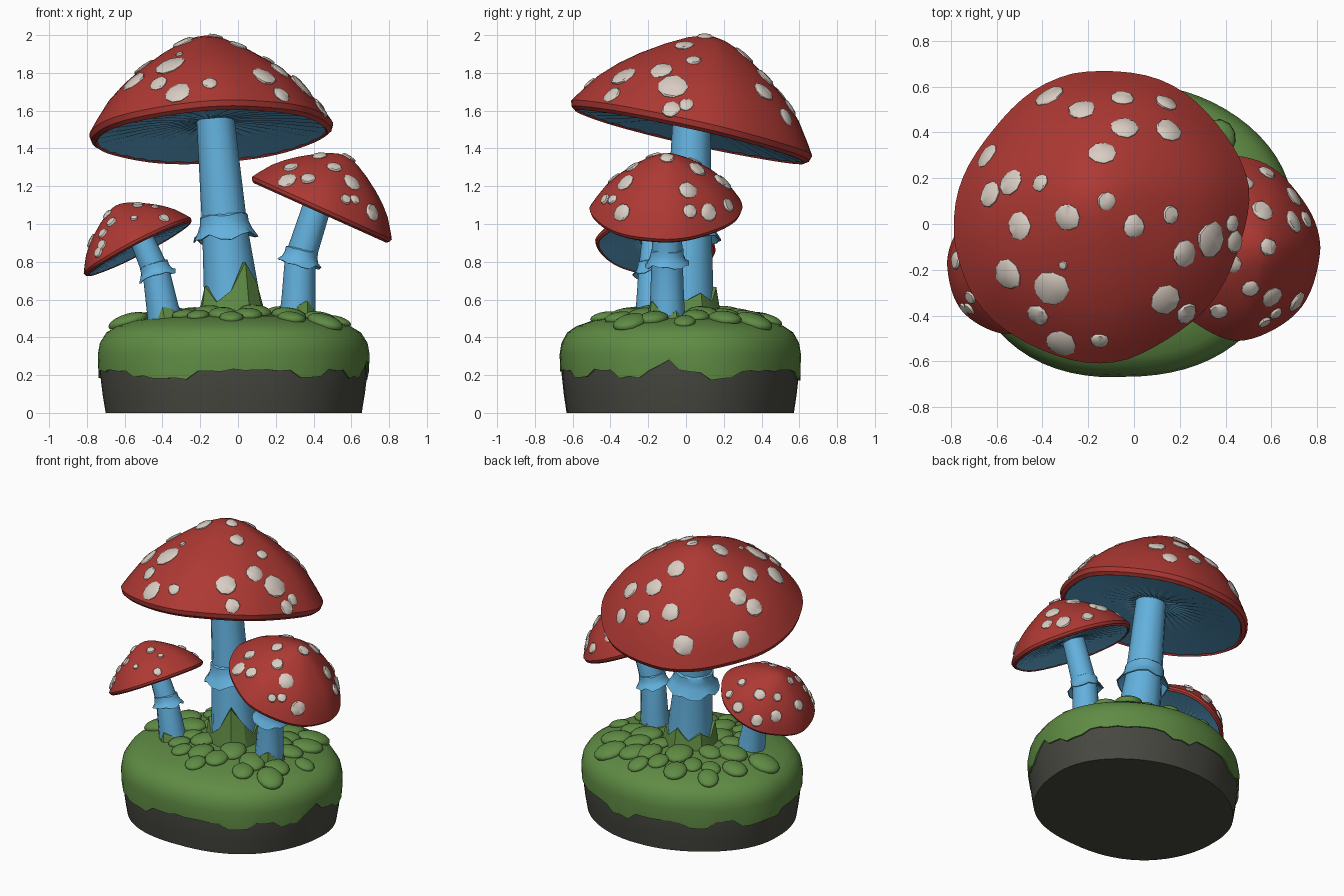
import bpy, bmesh, random
from math import sin, cos, pi, sqrt, radians
from mathutils import Vector, Matrix
from mathutils.bvhtree import BVHTree

random.seed(7)
cube = bpy.data.objects.get("Cube")
if cube:
    bpy.data.objects.remove(cube)


def material(name, color):
    m = bpy.data.materials.new(name)
    m.use_nodes = True
    m.diffuse_color = (*color, 1)
    m.node_tree.nodes["Principled BSDF"].inputs["Base Color"].default_value = (*color, 1)
    return m


RED = material("cap red", (0.42, 0.04, 0.033))
BLUE = material("stem blue", (0.125, 0.44, 0.73))
CREAM = material("spot cream", (0.69, 0.61, 0.54))
GREEN = material("moss green", (0.115, 0.26, 0.058))
ROCK = material("rock grey", (0.063, 0.064, 0.052))


def lathe(bm, profile, n, matrix=Matrix(), shape=None):
    """Revolve (radius, height) pairs; shape(ring, column, r, z) may vary them."""
    rings, bands = [], []
    for k, (r, z) in enumerate(profile):
        if r == 0:
            rings.append([bm.verts.new(matrix @ Vector((0, 0, z)))] * n)
            continue
        ring = []
        for i in range(n):
            a = 2 * pi * i / n
            rr, zz = shape(k, i, r, z) if shape else (r, z)
            ring.append(bm.verts.new(matrix @ Vector((rr * cos(a), rr * sin(a), zz))))
        rings.append(ring)
    for lo, hi in zip(rings, rings[1:]):
        band = []
        for i in range(n):
            j = (i + 1) % n
            corners = list(dict.fromkeys((lo[i], lo[j], hi[j], hi[i])))
            band.append(bm.faces.new(corners))
        bands.append(band)
    return bands


def finish(bm, name, mats, angle=35):
    bmesh.ops.recalc_face_normals(bm, faces=bm.faces[:])
    bm.normal_update()
    tree = BVHTree.FromBMesh(bm)
    mesh = bpy.data.meshes.new(name)
    bm.to_mesh(mesh)
    bm.free()
    for m in mats:
        mesh.materials.append(m)
    ob = bpy.data.objects.new(name, mesh)
    bpy.context.collection.objects.link(ob)
    bpy.ops.object.select_all(action='DESELECT')
    ob.select_set(True)
    bpy.context.view_layer.objects.active = ob
    bpy.ops.object.shade_smooth_by_angle(angle=radians(angle))
    return tree


def frame(pos, axis):
    turn = Vector((0, 0, 1)).rotation_difference(Vector(axis))
    return Matrix.Translation(pos) @ turn.to_matrix().to_4x4()


# Rock base and the moss blanket over it
BASE = Matrix.Translation((-0.025, -0.035, 0)) @ Matrix.Diagonal((0.715, 0.635, 1, 1))
COLS = 72


def base_wave(i):
    a = 2 * pi * i / COLS
    return 1 + 0.04 * max(0, sin(2 * a)) + 0.008 * sin(5 * a)


bm = bmesh.new()
lathe(bm, [(0, 0), (0.945, 0), (0.968, 0.1), (0.985, 0.2), (0.985, 0.3), (0, 0.3)], COLS, BASE,
      lambda k, i, r, z: (r * base_wave(i), z))
finish(bm, "rock_base", [ROCK])

edge, level = [], 0.22
for i in range(COLS):
    if i % 3 == 0:
        level = random.choice((0.225, 0.225, 0.22, 0.19, 0.18))
    edge.append(level + random.uniform(-0.008, 0.008))
edge[-2:] = [0.25, 0.28]


def moss_shape(k, i, r, z):
    return r * base_wave(i), edge[i] if k < 2 else z


bm = bmesh.new()
lathe(bm, [(0.97, 0.22), (0.998, 0.22), (1.003, 0.31), (0.988, 0.37), (0.94, 0.425), (0.86, 0.46),
           (0.72, 0.49), (0.5, 0.512), (0.25, 0.528), (0, 0.535)], COLS, BASE, moss_shape)
moss_tree = finish(bm, "moss_blanket", [GREEN], 50)

# Spots as two coordinates and a size in hundredths, grouped by the side they are cast from
TALL_SPOTS = dict(top=[
    (-37, 56, 7), (-23, 50, 6), (-5, 55, 5), (14, 53, 5), (-4, 42, 6), (15, 41, 6), (-64, 30, 6),
    (-54, 18, 6), (-63, 13, 6), (-41, 18, 4), (-14, 31, 6), (-50, -1, 6), (-29, 3, 6),
    (-12, 10, 4), (0, -1, 5), (16, 4, 4), (22, -13, 6), (34, -7, 8), (44, -8, 5), (-55, -22, 7),
    (-36, -28, 8), (-42, -40, 5), (-32, -52, 7), (-15, -51, 4), (14, -33, 7), (23, -39, 5),
    (-31, -18, 2), (43, 0, 4)])
RIGHT_SPOTS = dict(
    front=[(28, 130, 4), (26, 123, 5), (37, 124, 4), (51, 130, 4), (57, 113, 3), (43, 136, 4)],
    right=[(-32, 122, 5), (-34, 106, 5), (-39, 113, 3), (-10, 135, 4), (1, 118, 5), (2, 107, 4),
           (12, 106, 5), (6, 129, 5), (18, 123, 4)],
    back=[(25, 126, 4), (45, 122, 5), (36, 133, 4), (58, 110, 4)])
LEFT_SPOTS = dict(
    front=[(-67, 101, 3), (-53, 110, 3), (-44, 109, 2), (-39, 103, 3), (-72, 89, 3), (-55, 103, 2)],
    left=[(-32, 95, 3), (-16, 91, 4), (-4, 99, 3), (-19, 105, 3), (1, 88, 4), (-37, 85, 3)],
    back=[(-60, 101, 4), (-45, 105, 3), (-63, 86, 4), (-40, 98, 3), (-50, 93, 4)])
CASTS = dict(top=lambda u, v: ((u, v, 3), (0, 0, -1)), front=lambda u, v: ((u, -3, v), (0, 1, 0)),
             back=lambda u, v: ((u, 3, v), (0, -1, 0)), right=lambda u, v: ((3, u, v), (-1, 0, 0)),
             left=lambda u, v: ((-3, u, v), (1, 0, 0)))

# Mushrooms: stem path (position, radius), cap frame and size, narrow direction, moss height, spots
MUSHROOMS = {
    "tall": dict(path=[((-0.03, 0.0, 0.45), 0.165), ((-0.036, 0.0, 0.65), 0.145),
                       ((-0.07, 0.015, 0.98), 0.12), ((-0.12, 0.03, 1.56), 0.1)],
                 cap=(-0.145, 0.035, 1.505), axis=(-0.07, 0.23, 1), radius=0.655, height=1.04,
                 lobe=145, moss=2.1, spots=TALL_SPOTS),
    "right": dict(path=[((0.31, -0.1, 0.45), 0.098), ((0.32, -0.1, 0.6), 0.09),
                        ((0.33, -0.1, 0.82), 0.082), ((0.43, -0.1, 1.13), 0.074)],
                  cap=(0.445, -0.103, 1.085), axis=(0.45, 0, 1), radius=0.405, height=1.02,
                  lobe=45, moss=1.5, spots=RIGHT_SPOTS),
    "left": dict(path=[((-0.38, -0.18, 0.45), 0.095), ((-0.4, -0.18, 0.56), 0.085),
                       ((-0.435, -0.18, 0.75), 0.072), ((-0.51, -0.17, 0.92), 0.064)],
                 cap=(-0.533, -0.16, 0.885), axis=(-0.47, 0.1, 0.9), radius=0.32, height=1.03,
                 lobe=135, moss=1.0, spots=LEFT_SPOTS),
}
CAP = [(0, 0.735), (0.1, 0.72), (0.2, 0.685), (0.37, 0.595), (0.55, 0.48), (0.7, 0.365),
       (0.83, 0.24), (0.94, 0.09), (1, 0), (0.985, -0.045), (0.95, -0.07)]
GILLS = [(0.935, -0.06), (0.55, 0.005), (0.16, 0.05), (0, 0.06)]
SPOT = [(0, -0.025), (0.96, -0.025), (1, 0.002), (0.85, 0.009), (0, 0.013)]


def build_cap(name, m):
    R, narrow = m["radius"], radians(m["lobe"])
    profile = [(r * R, z * R * (m["height"] if z > 0 else 1)) for r, z in CAP + GILLS]

    def shape(k, i, r, z):
        a = 2 * pi * i / 64
        if k >= len(CAP):
            z += 0.01 * R * (i % 2)          # pleated gills
        return r * (1 - 0.055 * max(0, cos(2 * (a - narrow))) + 0.008 * sin(7 * a)), z

    bm = bmesh.new()
    bands = lathe(bm, profile, 64, frame(m["cap"], m["axis"]), shape)
    for band in bands[len(CAP):]:
        for f in band:
            f.material_index = 1
    tree = finish(bm, name + "_cap", [RED, BLUE], 30)

    # Spots lie on the cap surface
    bm = bmesh.new()
    for side, spots in m["spots"].items():
        for u, v, size in spots:
            origin, way = CASTS[side](u / 100, v / 100)
            hit, normal, _, _ = tree.ray_cast(Vector(origin), Vector(way))
            if hit is None:
                continue
            lathe(bm, [(r * size / 100, z) for r, z in SPOT], 9, frame(hit, normal),
                  lambda k, i, r, z: (r * random.uniform(0.93, 1.07), z))
    finish(bm, name + "_cap_spots", [CREAM], 40)


def build_stem(name, m):
    points = [Vector(p) for p, _ in m["path"]]
    radii = [r for _, r in m["path"]]
    axes = [points[min(i + 1, 3)] - points[max(i - 1, 0)] for i in range(4)]
    bm = bmesh.new()
    rings = []
    for p, r, axis in zip(points, radii, axes):
        ring = bmesh.ops.create_circle(bm, segments=12, radius=r, matrix=frame(p, axis))["verts"]
        rings.append(ring)
    for lo, hi in zip(rings, rings[1:]):
        for i in range(12):
            j = (i + 1) % 12
            bm.faces.new((lo[i], lo[j], hi[j], hi[i]))
    bm.faces.new(rings[0])
    bm.faces.new(rings[-1])
    finish(bm, name + "_stem", [BLUE], 40)

    # Ragged skirt: outer sheet and its inner side
    r = radii[2]
    drop = [random.uniform(-0.25, 0.05) * r for _ in range(18)]
    bm = bmesh.new()
    lathe(bm, [(r * 0.95, 0.0), (r * 0.95, 0.6 * r), (r * 1.06, 0.58 * r), (r * 1.08, 0.2 * r),
               (r * 1.2, -0.1 * r), (r * 1.45, -0.3 * r), (r * 1.38, -0.32 * r), (r * 0.95, 0.0)],
          18, frame(points[2], axes[2]),
          lambda k, i, q, z: (q, z + drop[i] * (1.2 if k in (5, 6) else 0.4 if k == 2 else 0)))
    finish(bm, name + "_stem_skirt", [BLUE], 40)

    # Moss tongues climbing the foot of the stem
    r = radii[0]
    tall = [r * m["moss"] * (random.uniform(0.5, 0.75) if i % 2 else 0.4) for i in range(12)]
    tall[9:11] = [1.2 * r, m["moss"] * r]
    bm = bmesh.new()
    lathe(bm, [(r * 0.7, 0), (r * 1.2, 0), (r * 1.08, 0.5 * r), (r * 0.97, r), (r * 0.8, r)], 12,
          frame(points[0], axes[0]),
          lambda k, i, q, z: (q, z if k < 2 else tall[i] * (0.5 if k == 2 else 1)))
    finish(bm, name + "_stem_moss", [GREEN], 30)


for name, m in MUSHROOMS.items():
    build_cap(name, m)
    build_stem(name, m)

# Cushions of moss scattered over the top
bm = bmesh.new()
DOME = [(0, -0.5)] + [(cos(t * pi / 10), sin(t * pi / 10)) for t in range(-1, 5)] + [(0, 1)]
feet = [m["path"][0] for m in MUSHROOMS.values()]
for i in range(40):
    a, d = 2.4 * i, sqrt((i + 0.5) / 40)
    x = -0.02 + 0.57 * d * cos(a) + random.uniform(-0.03, 0.03)
    y = 0.02 + 0.48 * d * sin(a) + random.uniform(-0.03, 0.03)
    if any((Vector((x, y)) - Vector(p[:2])).length < r + 0.02 for p, r in feet):
        continue
    hit, normal, _, _ = moss_tree.ray_cast(Vector((x, y, 2)), Vector((0, 0, -1)))
    size = random.uniform(0.07, 0.11)
    stretch = Matrix.Rotation(a, 4, 'Z') @ Matrix.Diagonal((1, 0.82, 1, 1))
    lathe(bm, [(r * size, z * size * 0.38 + 0.006) for r, z in DOME], 14, frame(hit, normal) @ stretch)
finish(bm, "moss_cushions", [GREEN], 60)
